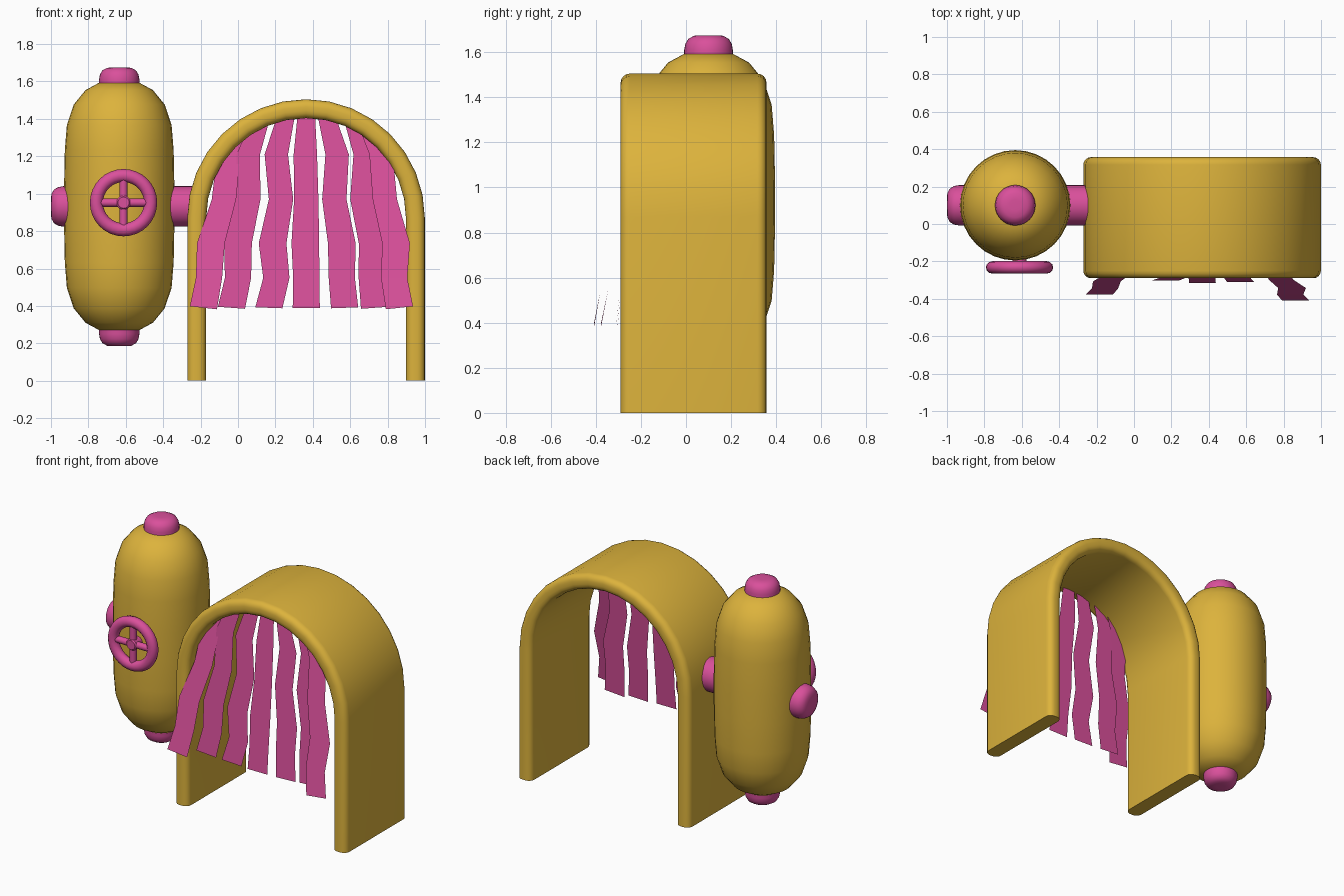
import bpy, bmesh
from math import sin, cos, pi
from mathutils import Matrix, Vector

if "Cube" in bpy.data.objects:
    bpy.data.objects.remove(bpy.data.objects["Cube"])


def material(name, rgb):
    m = bpy.data.materials.new(name)
    m.diffuse_color = (*rgb, 1)
    m.use_nodes = True
    m.node_tree.nodes["Principled BSDF"].inputs["Base Color"].default_value = m.diffuse_color
    return m


GOLD = material("gold", (0.72, 0.45, 0.045))
PINK = material("pink", (0.70, 0.08, 0.33))


def finish(bm, name, mat, smooth=True, fix_normals=True):
    if fix_normals:
        bmesh.ops.recalc_face_normals(bm, faces=bm.faces[:])
    me = bpy.data.meshes.new(name)
    bm.to_mesh(me)
    bm.free()
    me.materials.append(mat)
    ob = bpy.data.objects.new(name, me)
    bpy.context.collection.objects.link(ob)
    if smooth:
        bpy.ops.object.select_all(action='DESELECT')
        ob.select_set(True)
        bpy.context.view_layer.objects.active = ob
        bpy.ops.object.shade_smooth_by_angle(angle=0.7)
    return ob


def skin(bm, rings, closed_path=False):
    """Bridge equal closed rings; cap the ends of an open path."""
    vs = [[bm.verts.new(p) for p in r] for r in rings]
    n = len(vs[0])
    for i in range(len(vs) if closed_path else len(vs) - 1):
        a, b = vs[i], vs[(i + 1) % len(vs)]
        for j in range(n):
            k = (j + 1) % n
            bm.faces.new((a[j], a[k], b[k], b[j]))
    if not closed_path:
        bm.faces.new(vs[0])
        bm.faces.new(vs[-1])


def lathe(name, profile, mat, centre, direction=(0, 0, 1), n=32):
    """Revolve (radius, height) points about an axis."""
    rot = Vector((0, 0, 1)).rotation_difference(Vector(direction)).to_matrix()
    c = Vector(centre)
    bm = bmesh.new()
    skin(bm, [[c + rot @ Vector((r * cos(2 * pi * j / n), r * sin(2 * pi * j / n), h))
               for j in range(n)] for r, h in profile])
    return finish(bm, name, mat)


# Tank body: rounded capsule
TANK = (-0.635, 0.1, 0.932)
half = [(0.11, 0.66), (0.18, 0.622), (0.243, 0.545), (0.28, 0.435), (0.291, 0.3), (0.295, 0.1)]
lathe("tank_body", half + [(r, -h) for r, h in reversed(half)], GOLD, TANK)


# Rounded caps on the tank
def cap(name, direction, tip):
    prof = [(0.108, tip - 0.2), (0.108, tip - 0.065), (0.103, tip - 0.038),
            (0.09, tip - 0.016), (0.065, tip - 0.002), (0.03, tip)]
    lathe(name, prof, PINK, TANK, direction)


cap("top_cap", (0, 0, 1), 0.743)
cap("bottom_cap", (0, 0, -1), 0.747)
cap("side_cap", (-1, 0, 0), 0.365)
# Pipe joining tank and arch
lathe("joining_pipe", [(0.108, 0.15), (0.108, 0.40)], PINK, TANK, (1, 0, 0))

# Valve wheel: rim, hub and four spokes
WHEEL = Vector((-0.612, -0.232, 0.952))
bm = bmesh.new()
skin(bm, [[WHEEL + Vector(((0.145 + 0.035 * cos(b)) * cos(a), 0.033 * sin(b),
                           (0.145 + 0.035 * cos(b)) * sin(a)))
           for b in [2 * pi * j / 12 for j in range(12)]]
          for a in [2 * pi * i / 32 for i in range(32)]], True)
finish(bm, "valve_wheel_rim", PINK)
lathe("valve_wheel_hub", [(0.038, -0.06), (0.038, 0.018), (0.03, 0.026)], PINK, WHEEL, (0, -1, 0), 20)
for i, d in enumerate([(1, 0, 0), (0, 0, 1), (-1, 0, 0), (0, 0, -1)]):
    lathe(f"valve_wheel_spoke_{i + 1}", [(0.022, 0.02), (0.022, 0.125)], PINK, WHEEL, d, 12)

# Arch: rounded section swept up one leg, over and down the other
CX, CZ, R_IN, R_OUT, Y0, Y1, ROUND = 0.364, 0.87, 0.534, 0.635, -0.29, 0.357, 0.04
section = []
for q, (r, y) in enumerate([(R_OUT - ROUND, Y1 - ROUND), (R_IN + ROUND, Y1 - ROUND),
                            (R_IN + ROUND, Y0 + ROUND), (R_OUT - ROUND, Y0 + ROUND)]):
    for s in range(5):
        a = (q + s / 4) * pi / 2
        section.append((r + ROUND * cos(a), y + ROUND * sin(a)))
rings = [[(CX + r, y, 0) for r, y in section]]
for i in range(17):
    a = pi * i / 16
    rings.append([(CX + r * cos(a), y, CZ + r * sin(a)) for r, y in section])
rings.append([(CX - r, y, 0) for r, y in section])
bm = bmesh.new()
skin(bm, rings)
finish(bm, "arch", GOLD)

# Hanging curtain strips: centre x at each row, then front-back position at top and bottom
ROW_Z = [1.41, 1.21, 0.97, 0.735, 0.55, 0.39]
ROW_W = [0.095, 0.125, 0.13, 0.148, 0.14, 0.145]
STRIPS = [
    ([0.03, -0.05, -0.075, -0.145, -0.155, -0.185], -0.17, -0.377),
    ([0.125, 0.055, 0.055, 0.0, 0.0, -0.035], -0.2, -0.285),
    ([0.255, 0.205, 0.23, 0.185, 0.205, 0.165], -0.21, -0.303),
    ([0.365, 0.36, 0.365, 0.36, 0.365, 0.365], -0.21, -0.316),
    ([0.475, 0.53, 0.515, 0.555, 0.555, 0.57], -0.21, -0.309),
    ([0.61, 0.68, 0.665, 0.72, 0.715, 0.73], -0.2, -0.288),
    ([0.70, 0.765, 0.785, 0.845, 0.835, 0.863], -0.213, -0.408),
]
for n, (xs, yt, yb) in enumerate(STRIPS):
    bm = bmesh.new()
    rows = []
    for x, z, w in zip(xs, ROW_Z, ROW_W):
        # end strips are shortened so they start inside the arch
        z = min(z, 1.34) if n in (0, 6) else z
        y = yt + (yb - yt) * (1.41 - z) / 1.02
        tilt = 0.008 * (n - 3) / 3 if z < 0.5 else 0
        rows.append([bm.verts.new((x + s * w / 2, y, z + s * tilt)) for s in (-1, 1)])
    for a, b in zip(rows, rows[1:]):
        bm.faces.new((b[0], b[1], a[1], a[0]))
    finish(bm, f"curtain_strip_{n + 1}", PINK, smooth=False, fix_normals=False)
